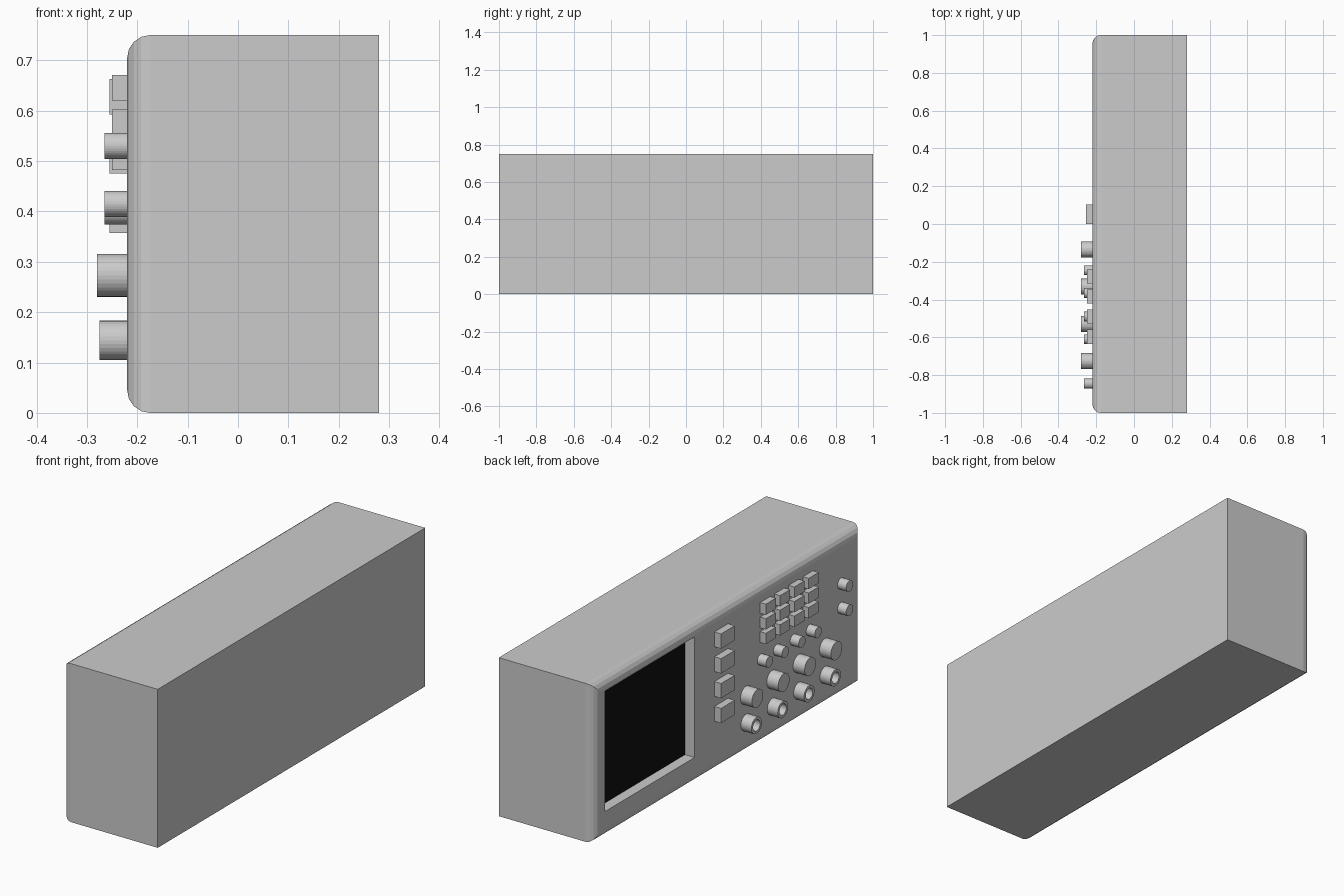
import bpy, bmesh, math
from mathutils import Matrix

if "Cube" in bpy.data.objects:
    bpy.data.objects.remove(bpy.data.objects["Cube"])

FRONT = -0.22          # plane of the control panel (faces -x)
BACK = 0.28

black = bpy.data.materials.new("black_glass")
black.diffuse_color = (0.005, 0.005, 0.005, 1)
black.use_nodes = True
black.node_tree.nodes["Principled BSDF"].inputs["Base Color"].default_value = black.diffuse_color
grey = bpy.data.materials.new("grey_case")
grey.diffuse_color = (0.8, 0.8, 0.8, 1)
grey.use_nodes = True
grey.node_tree.nodes["Principled BSDF"].inputs["Base Color"].default_value = grey.diffuse_color


def finish(bm, name, mats=()):
    bmesh.ops.recalc_face_normals(bm, faces=bm.faces)
    me = bpy.data.meshes.new(name)
    bm.to_mesh(me)
    bm.free()
    for m in mats:
        me.materials.append(m)
    ob = bpy.data.objects.new(name, me)
    bpy.context.collection.objects.link(ob)
    return ob


def box_bm(x0, x1, y0, y1, z0, z1):
    bm = bmesh.new()
    mat = (Matrix.Translation(((x0 + x1) / 2, (y0 + y1) / 2, (z0 + z1) / 2))
           @ Matrix.Diagonal((x1 - x0, y1 - y0, z1 - z0, 1)))
    bmesh.ops.create_cube(bm, size=1, matrix=mat)
    return bm


def knob_bm(y, z, r, tip):
    bm = bmesh.new()
    mat = (Matrix.Translation(((FRONT + tip) / 2, y, z))
           @ Matrix.Rotation(math.pi / 2, 4, 'Y'))
    bmesh.ops.create_cone(bm, cap_ends=True, segments=32, radius1=r, radius2=r,
                          depth=FRONT - tip, matrix=mat)
    return bm


def front_face(bm):
    return min(bm.faces, key=lambda f: f.calc_center_median().x)


def sink(bm, face, depth):
    """Push a face back into the part, leaving straight walls."""
    res = bmesh.ops.extrude_discrete_faces(bm, faces=[face])
    floor = res["faces"][0]
    bmesh.ops.translate(bm, verts=floor.verts, vec=(depth, 0, 0))
    floor.material_index = 1


# Case: rounded front rim and a recessed screen
bm = box_bm(FRONT, BACK, -1, 1, 0, 0.75)
rim = [e for e in bm.edges if all(v.co.x < 0 for v in e.verts)]
bmesh.ops.bevel(bm, geom=rim, offset=0.045, segments=4, profile=0.5, affect='EDGES')
panel = front_face(bm)
bmesh.ops.inset_individual(bm, faces=[panel], thickness=0.02)
for v in panel.verts:
    v.co.y = 0.92 if v.co.y > 0 else 0.25
    v.co.z = 0.695 if v.co.z > 0.375 else 0.125
sink(bm, panel, 0.05)
finish(bm, "case_with_screen", (grey, black))

# Menu buttons beside the screen
for i in range(4):
    z = 0.24 + 0.1175 * i
    finish(box_bm(-0.255, FRONT, 0, 0.102, z, z + 0.07), f"menu_button_{i + 1}")

# Keypad
for row in range(3):
    for col in range(4):
        y, z = -0.24 - 0.1065 * col, 0.482 + 0.069 * row
        finish(box_bm(-0.25, FRONT, y - 0.075, y, z, z + 0.051), f"key_{row + 1}_{col + 1}")

# Small knobs
small = [(-0.245, 0.40), (-0.365, 0.40), (-0.49, 0.40), (-0.61, 0.40),
         (-0.845, 0.53), (-0.845, 0.415)]
for i, (y, z) in enumerate(small):
    finish(knob_bm(y, z, 0.026, -0.265), f"small_knob_{i + 1}")

# Channel knobs with an input socket below each
for i in range(4):
    y = -0.135 - 0.197 * i
    finish(knob_bm(y, 0.273, 0.0425, -0.28), f"channel_knob_{i + 1}")
    bm = knob_bm(y, 0.144, 0.039, -0.275)
    cap = front_face(bm)
    bmesh.ops.inset_individual(bm, faces=[cap], thickness=0.013)
    sink(bm, cap, 0.045)
    finish(bm, f"input_socket_{i + 1}", (grey, black))
